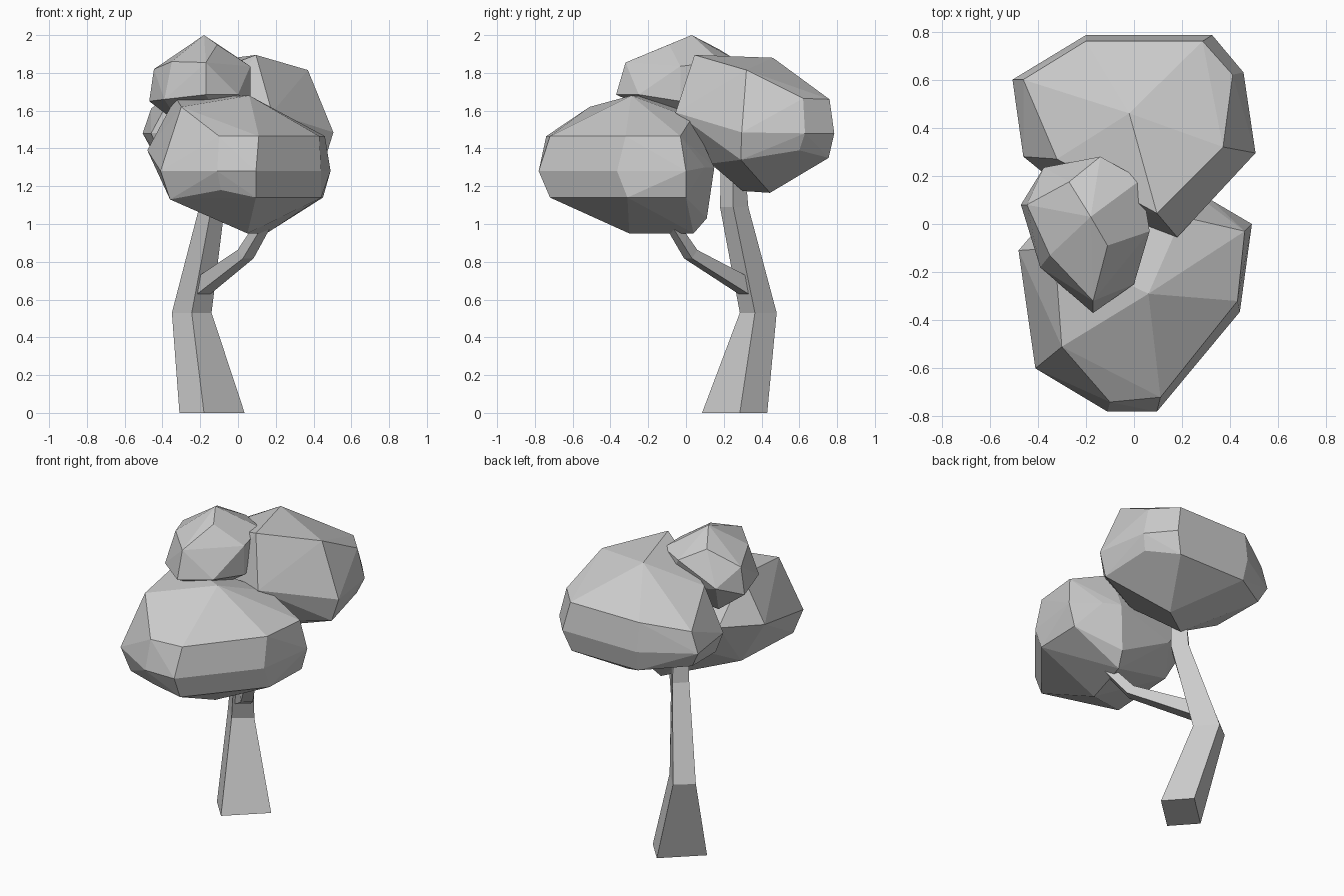
import bpy
import bmesh
import math
from mathutils import Vector

default_cube = bpy.data.objects.get("Cube")
if default_cube:
    bpy.data.objects.remove(default_cube, do_unlink=True)

# One plain colour for the whole tree
grey = bpy.data.materials.new("plain_grey")
grey.use_nodes = True
colour = (0.6, 0.6, 0.6, 1.0)
grey.diffuse_color = colour
shader = next(n for n in grey.node_tree.nodes if n.type == "BSDF_PRINCIPLED")
shader.inputs["Base Color"].default_value = colour
shader.inputs["Roughness"].default_value = 0.9

CENTI = 0.01  # point lists below are in hundredths of a unit


def finish(bm, name):
    """Turn a bmesh into a flat shaded object with the shared material."""
    bmesh.ops.recalc_face_normals(bm, faces=bm.faces[:])
    mesh = bpy.data.meshes.new(name)
    bm.to_mesh(mesh)
    bm.free()
    mesh.materials.append(grey)
    obj = bpy.data.objects.new(name, mesh)
    bpy.context.scene.collection.objects.link(obj)
    return obj


def loft(name, rings):
    """Skin a list of equally sized point rings and close both ends."""
    bm = bmesh.new()
    loops = [[bm.verts.new(point) for point in ring] for ring in rings]
    for lower, upper in zip(loops, loops[1:]):
        count = len(lower)
        for i in range(count):
            j = (i + 1) % count
            bm.faces.new((lower[i], lower[j], upper[j], upper[i]))
    bm.faces.new(loops[0])
    bm.faces.new(loops[-1])
    return finish(bm, name)


def foliage(name, points):
    """Wrap a faceted convex clump around its corner points."""
    bm = bmesh.new()
    for point in points:
        bm.verts.new(Vector(point) * CENTI)
    hull = bmesh.ops.convex_hull(bm, input=bm.verts[:])
    inside = [v for v in hull["geom_interior"] if isinstance(v, bmesh.types.BMVert)]
    bmesh.ops.delete(bm, geom=inside, context="VERTS")
    bmesh.ops.dissolve_limit(bm, angle_limit=math.radians(3),
                             verts=bm.verts[:], edges=bm.edges[:])
    return finish(bm, name)


def slanted_ring(corner, along, across, height):
    """Horizontal parallelogram from a front corner and two side vectors."""
    base = Vector((*corner, height))
    a = Vector((*along, 0))
    b = Vector((*across, 0))
    return [p * CENTI for p in (base, base + a, base + a + b, base + b)]


# Trunk: four sided, flared at the foot and bent halfway up
trunk_rings = [
    slanted_ring((-18, 8.5), (21.5, 20), (-13, 14.5), 0),
    slanted_ring((-24.5, 28.5), (10.5, 8), (-10.5, 11.5), 53),
    slanted_ring((-14, 18), (7, 7), (-6.5, 8), 109),
    slanted_ring((-13, 18.5), (6, 6.5), (-6, 6), 132),
]
loft("trunk", trunk_rings)

# Branch: four sided, tapering, rising forwards into the front clump
branch_side = Vector((0.8, 0.6, 0))
branch_stations = [
    ((-20, 33, 66), (0.1, -0.1, 1), 4.5, 5),
    ((4, 2.5, 84), (-0.5, 0.5, 0.8), 3.5, 3),
    ((13, -7, 99), (-0.6, 0.6, 0.5), 3, 2.5),
    ((17, -12, 108), (-0.6, 0.6, 0.5), 3, 2.5),
]
branch_rings = []
for centre, up, half_width, half_height in branch_stations:
    middle = Vector(centre)
    rise = Vector(up).normalized() * half_height
    side = branch_side * half_width
    branch_rings.append([p * CENTI for p in (
        middle - side - rise, middle + side - rise,
        middle + side + rise, middle - side + rise)])
loft("branch", branch_rings)

# Front clump: crown, shoulder, waist, skirt and underside corners
foliage("front_foliage", [
    (6, -29, 168), (-33, -10, 167), (-30, -51, 162), (20, 3, 156),
    (-10, -74, 146.5), (11, -72, 146.5), (43, -32, 146.5), (46, -3, 146.5),
    (-11, -78, 128), (9.5, -78, 128), (44, -36.5, 128), (49, 0, 128),
    (-41, -60, 128), (-48, -11, 139), (32, 10, 130), (-30, 10, 140),
    (9.5, -72, 114), (-9, -73, 118), (-36, -57, 113), (44, -31, 114),
    (45, 0, 114), (-32, -10, 112), (-18, 10, 122), (22, 15, 130),
    (5, -30, 95), (15, 4, 95), (18, 11, 103),
])

# Rear clump
foliage("rear_foliage", [
    (9.5, 4.5, 189.5), (-2, 46, 188), (37, 32, 181.5), (-32, 27, 174),
    (41, 62, 166.5), (28.5, 76, 166), (-20, 76, 166), (-46, 60, 161),
    (50.5, 29.5, 148.5), (45.5, 63, 148), (32.5, 78.5, 148),
    (-20, 78.5, 148), (-50.5, 60, 148), (-46, 28, 148), (18, -5.5, 159),
    (46, 29, 134), (42, 60, 139), (28, 75.5, 135), (-19, 75.5, 135),
    (-45, 58, 138), (-40, 27, 134), (10, 44.5, 116.5), (-10, 30, 117.5),
    (13, 13, 132), (-20, 7, 150),
])

# Small top clump
foliage("top_foliage", [
    (-18, 3, 200), (-11, -9, 195), (-27, 17.5, 192.5), (-14, 28, 186),
    (3, 18.5, 186), (6.5, -3, 183.5), (-17, -32, 185.5), (-35, -13, 186),
    (-44.5, 8, 182), (-17, -37, 168.5), (0, -25, 168.5), (6.5, -3, 165),
    (-39, -18, 166), (-47, 8, 165), (-37.5, 23.5, 172), (0, 20, 162),
    (-30, 10, 152), (-10, -8, 155),
])
